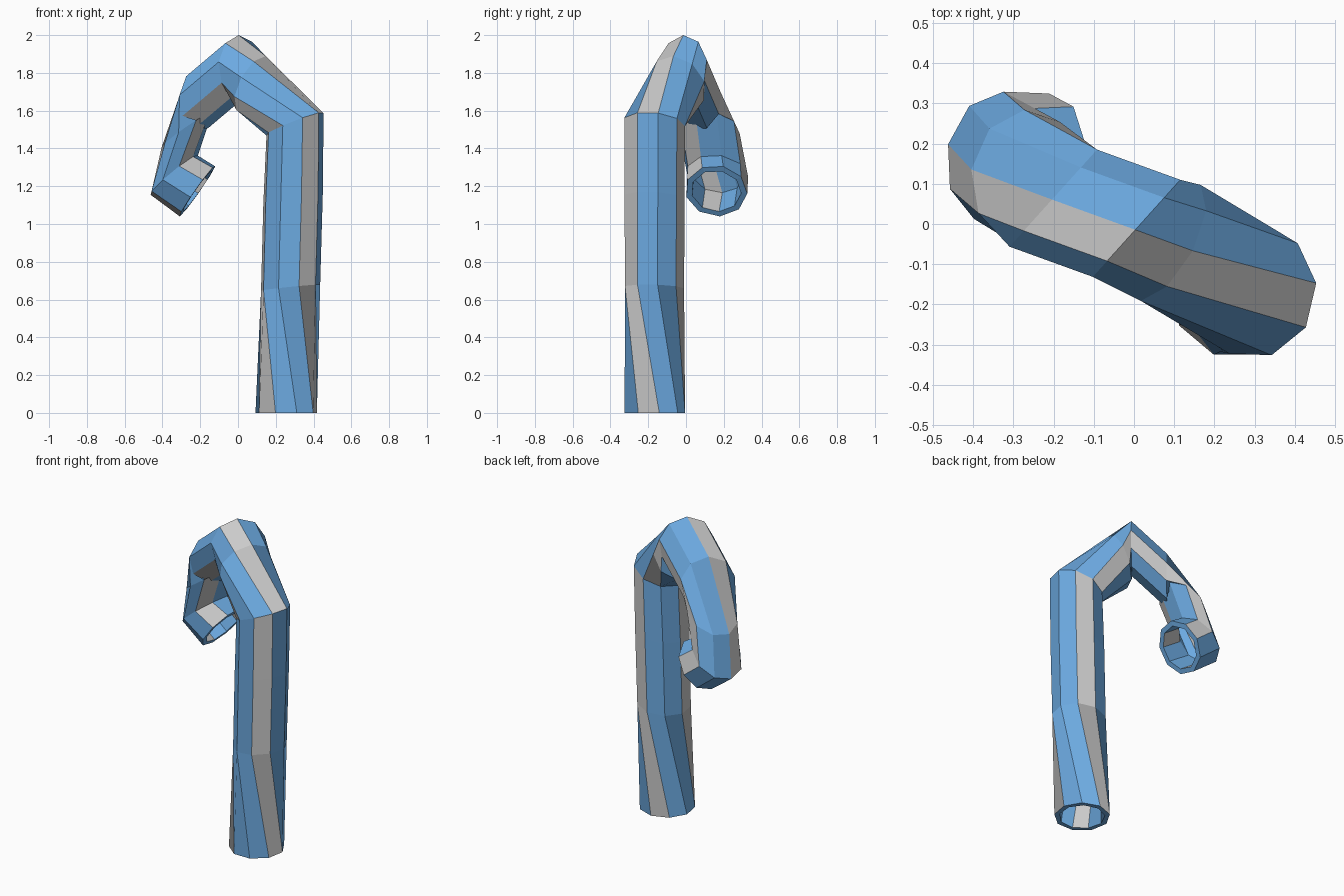
import bpy
from math import sin, cos, radians
from mathutils import Vector

if "Cube" in bpy.data.objects:
    bpy.data.objects.remove(bpy.data.objects["Cube"])

SIDES = 9

# Cross-sections along the cane: x, y, z, heading, tilt, radius, twist
RINGS = [
    (0.255, -0.17, 0.0, 75, 0, 0.165, 25),
    (0.277, -0.17, 0.663, 75, 6, 0.16, -18),
    (0.29, -0.17, 1.14, 75, 11, 0.163, -18),
    (0.30, -0.17, 1.53, 75, 22, 0.165, -18),
    (0.08, -0.043, 1.74, 61, 65, 0.165, -36),
    (0.007, -0.01, 1.835, 48, 90, 0.165, -42),
    (-0.20, 0.065, 1.66, 48, 90, 0.165, -42),
    (-0.27, 0.12, 1.50, 81, 215, 0.165, -42),
    (-0.34, 0.165, 1.26, 80, 220, 0.165, -36),
    (-0.215, 0.16, 1.175, 85, 235, 0.165, -36),
]


def ring_points(x, y, z, heading, tilt, radius, twist):
    a, t = radians(heading), radians(tilt)
    side = Vector((cos(a), sin(a), 0))
    out = Vector((sin(a), -cos(a), 0)) * cos(t) + Vector((0, 0, sin(t)))
    pts = []
    for j in range(SIDES):
        p = radians(twist + 360 * j / SIDES)
        pts.append(Vector((x, y, z)) + radius * (side * sin(p) + out * cos(p)))
    return pts


def material(name, color):
    m = bpy.data.materials.new(name)
    m.diffuse_color = color
    m.use_nodes = True
    m.node_tree.nodes["Principled BSDF"].inputs["Base Color"].default_value = m.diffuse_color
    return m


# Tube skin lofted through the rings
verts = [p for r in RINGS for p in ring_points(*r)]
faces, stripes = [], []
for i in range(len(RINGS) - 1):
    for j in range(SIDES):
        k = (j + 1) % SIDES
        a, b = i * SIDES, (i + 1) * SIDES
        faces.append((a + j, a + k, b + k, b + j))
        # The stripes step over by one face where the hook begins
        shift = 1 if i < 3 else 0
        stripes.append(1 if (j + shift) % 3 == 0 else 0)

mesh = bpy.data.meshes.new("striped_cane")
mesh.from_pydata(verts, [], faces)
mesh.materials.append(material("blue", (0.15, 0.40, 0.75, 1)))
mesh.materials.append(material("grey", (0.55, 0.55, 0.55, 1)))
for poly, m in zip(mesh.polygons, stripes):
    poly.material_index = m
    poly.use_smooth = False
mesh.update()
cane = bpy.data.objects.new("striped_cane", mesh)
bpy.context.collection.objects.link(cane)

# Hollow wall with blue rims at both open ends
wall = cane.modifiers.new("wall", 'SOLIDIFY')
wall.thickness = 0.032
wall.offset = -1
wall.material_offset_rim = -1
